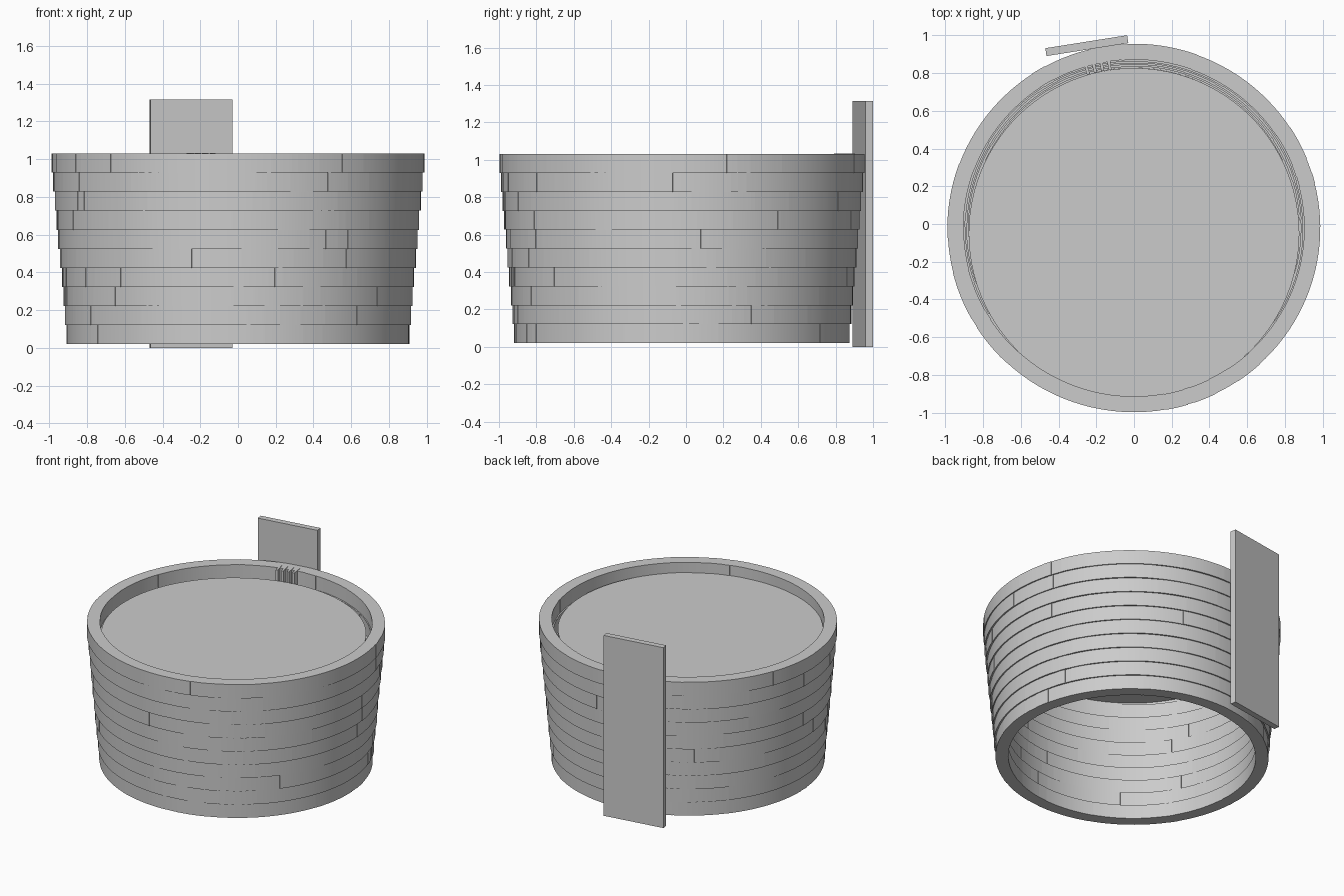
import bpy, bmesh, math, random
from mathutils import Matrix

cube = bpy.data.objects.get("Cube")
if cube:
    bpy.data.objects.remove(cube, do_unlink=True)

random.seed(4)
CENTRE_Y = -0.022
SQUASH = 0.988          # the ring is slightly narrower front to back
THICK = 0.085
COURSES = 10
BASE, TOP = 0.02, 1.03

grey = bpy.data.materials.new("plain grey")
grey.diffuse_color = (0.6, 0.6, 0.6, 1)
grey.use_nodes = True
grey.node_tree.nodes["Principled BSDF"].inputs["Base Color"].default_value = (0.6, 0.6, 0.6, 1)


def finish(name, bm, smooth=False):
    bmesh.ops.recalc_face_normals(bm, faces=bm.faces)
    mesh = bpy.data.meshes.new(name)
    bm.to_mesh(mesh)
    bm.free()
    mesh.materials.append(grey)
    obj = bpy.data.objects.new(name, mesh)
    bpy.context.collection.objects.link(obj)
    if smooth:
        bpy.ops.object.select_all(action='DESELECT')
        obj.select_set(True)
        bpy.context.view_layer.objects.active = obj
        bpy.ops.object.shade_smooth_by_angle(angle=math.radians(30))
    return obj


def add_block(bm, start, end, r_in, r_out, z0, z1):
    """One curved block, swept between two angles in degrees."""
    steps = max(1, math.ceil((end - start) / 3))
    rings = []
    for i in range(steps + 1):
        a = math.radians(start + (end - start) * i / steps)
        rings.append([bm.verts.new((r * math.cos(a), CENTRE_Y + SQUASH * r * math.sin(a), z))
                      for r, z in ((r_in, z0), (r_out, z0), (r_out, z1), (r_in, z1))])
    for a, b in zip(rings, rings[1:]):
        for k in range(4):
            bm.faces.new((a[k], b[k], b[(k + 1) % 4], a[(k + 1) % 4]))
    bm.faces.new(rings[0])
    bm.faces.new(rings[-1][::-1])


def add_box(bm, size, angle, location):
    m = (Matrix.Translation(location) @ Matrix.Rotation(math.radians(angle), 4, 'Z')
         @ Matrix.Diagonal((*size, 1)))
    bmesh.ops.create_cube(bm, size=1, matrix=m)


# Stacked wall courses, each a little wider than the one below
height = (TOP - BASE) / COURSES
for c in range(COURSES):
    outer = 0.907 + (0.988 - 0.907) * c / (COURSES - 1)
    z0 = BASE + c * height
    seams = []
    for quarter in range(4):
        # short blocks gather at the start of each quarter, long ones follow
        offsets = [random.uniform(-4, 38) for _ in range(5)] + [random.uniform(42, 75)]
        seams += [quarter * 90 + o for o in offsets]
    seams.sort()
    seams = [s for i, s in enumerate(seams) if i == 0 or s - seams[i - 1] > 1]
    bm = bmesh.new()
    for i, (s, e) in enumerate(zip(seams, seams[1:] + [seams[0] + 360])):
        shift = 0.001 if i % 2 else -0.001
        add_block(bm, s, e, outer - THICK + shift, outer + shift, z0, z0 + height)
    finish(f"wall_course_{c + 1}", bm, smooth=True)

# Flat disc just below the rim, set slightly towards the front
bm = bmesh.new()
bmesh.ops.create_cone(bm, cap_ends=True, segments=96, radius1=0.876, radius2=0.876,
                      depth=0.01, matrix=Matrix.Translation((0, -0.05, 0.95)))
finish("inner_disc", bm, smooth=True)

# Upright board leaning on the back of the wall
bm = bmesh.new()
add_box(bm, (0.439, 0.042, 1.315), 9, (-0.25, 0.945, 0.6575))
finish("back_board", bm)

# Small slats bridging the wall beside the board
bm = bmesh.new()
for i in range(4):
    a = math.radians(98.5 + i * 2.6)
    add_box(bm, (0.085, 0.016, 0.105), math.degrees(a),
            (0.902 * math.cos(a), CENTRE_Y + 0.902 * SQUASH * math.sin(a), 0.981))
finish("rim_slats", bm)
